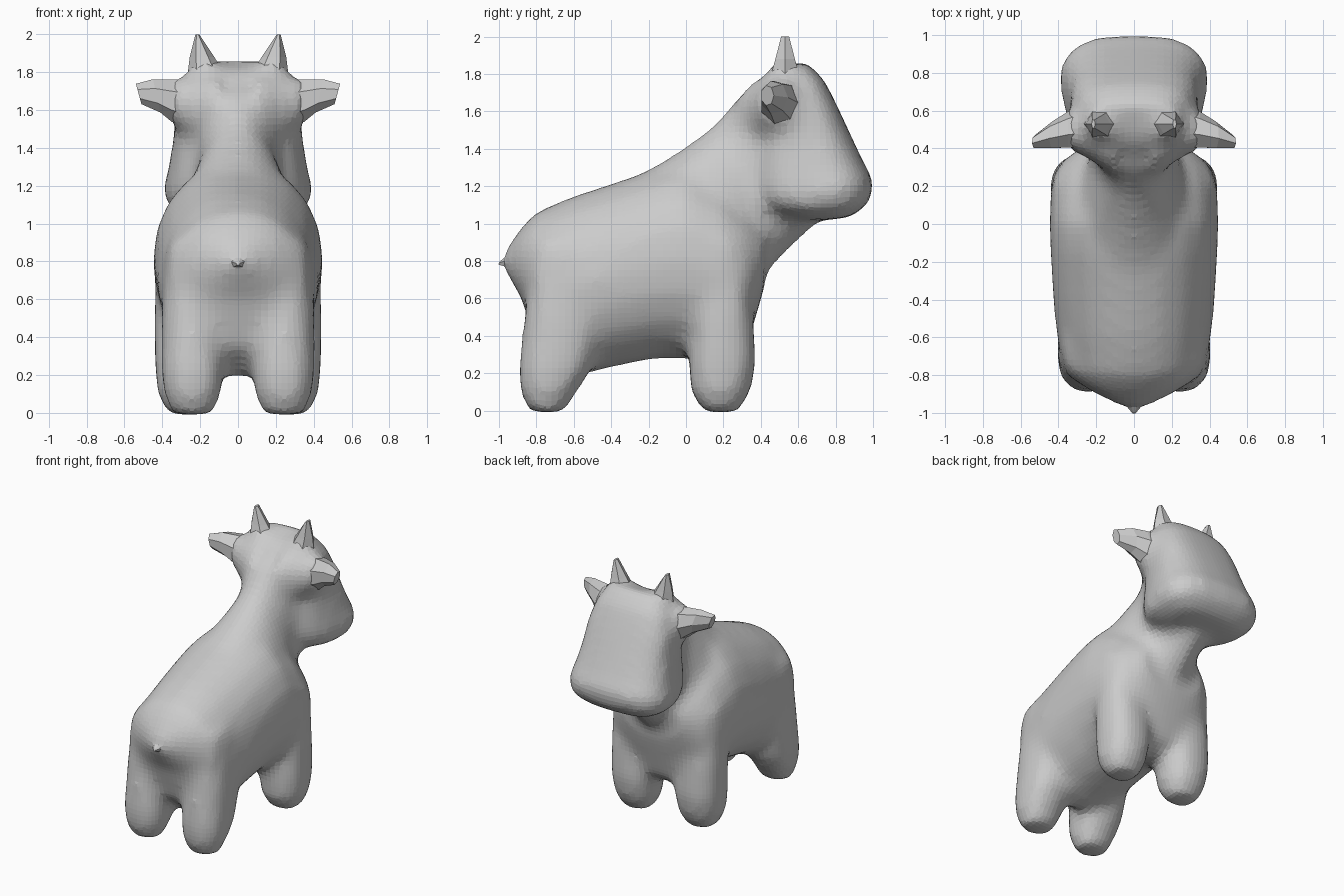
import bpy, bmesh
from math import cos, sin, pi
from mathutils import Vector

if "Cube" in bpy.data.objects:
    bpy.data.objects.remove(bpy.data.objects["Cube"])


def loft(name, rings, sides=20, power=2.0, taper=0.0):
    """Closed skin over superellipse rings (centre, u, v); taper widens the +v side."""
    bm = bmesh.new()
    loops = []
    for c, u, v in rings:
        loop = []
        for i in range(sides):
            a = 2 * pi * i / sides
            ca, sa = cos(a), sin(a)
            p = abs(ca) ** (2 / power) * (1 if ca > 0 else -1)
            q = abs(sa) ** (2 / power) * (1 if sa > 0 else -1)
            loop.append(bm.verts.new(Vector(c) + Vector(u) * p * (1 + taper * q) + Vector(v) * q))
        loops.append(loop)
    for a, b in zip(loops, loops[1:]):
        for i in range(sides):
            j = (i + 1) % sides
            bm.faces.new((a[i], a[j], b[j], b[i]))
    bm.faces.new(loops[0])
    bm.faces.new(loops[-1])
    bmesh.ops.recalc_face_normals(bm, faces=bm.faces)
    me = bpy.data.meshes.new(name)
    bm.to_mesh(me)
    bm.free()
    ob = bpy.data.objects.new(name, me)
    bpy.context.collection.objects.link(ob)
    return ob


def ring(ay, az, by, bz, w, x=0.0):
    """Ring spanning two side-view points, with half width w about x."""
    return ((x, (ay + by) / 2, (az + bz) / 2), (w, 0, 0), (0, (ay - by) / 2, (az - bz) / 2))


# torso, tail end to chest
parts = [loft("body", [ring(y, t, y, b, w) for y, t, b, w in (
    (-.98, .83, .76, .04), (-.94, .90, .70, .12), (-.88, .98, .60, .24), (-.80, 1.065, .34, .36),
    (-.6, 1.15, .18, .41), (-.4, 1.215, .23, .43), (-.15, 1.30, .28, .445), (0, 1.33, .28, .45),
    (.2, 1.23, .24, .445), (.32, 1.12, .32, .40), (.42, 1.0, .66, .27))], power=2.1)]

# neck
parts.append(loft("neck", [ring(*r) for r in (
    (-.28, 1.25, .30, .50, .38), (-.14, 1.325, .38, .62, .34), (0, 1.415, .43, .74, .28),
    (.15, 1.53, .56, .87, .22), (.27, 1.67, .68, .98, .23), (.40, 1.77, .72, 1.1, .26))]))

# head, crown to chin
parts.append(loft("head", [ring(*r) for r in (
    (.64, 1.87, .42, 1.80, .22), (.74, 1.77, .38, 1.66, .29), (.81, 1.63, .36, 1.5, .33),
    (.88, 1.48, .34, 1.34, .34), (.95, 1.33, .33, 1.20, .365), (1.01, 1.22, .35, 1.12, .39),
    (.98, 1.11, .44, 1.06, .37), (.88, 1.03, .58, 1.01, .25))], power=2.7, taper=.13))

# legs: z, front y, back y, half width
FRONT = ((.9, .32, .06, .17), (.5, .365, .02, .185), (.25, .38, .01, .18),
         (.1, .35, .02, .165), (-.01, .28, .09, .11))
REAR = ((.9, -.5, -.82, .14), (.5, -.42, -.87, .17), (.22, -.50, -.90, .17),
        (.1, -.58, -.89, .155), (-.01, -.65, -.84, .11))
for s in (-1, 1):
    for nm, prof, x in (("front_leg", FRONT, .265), ("rear_leg", REAR, .24)):
        parts.append(loft(nm, [ring(f, z, b, z, w, s * x) for z, f, b, w in prof], 12, 2.3))
    # flared ear roots and horn roots that melt into the head
    parts.append(loft("ear_root", [((s * .10, .46, 1.56), (0, .22, 0), (0, 0, .24)),
                                   ((s * .24, .50, 1.61), (0, .16, 0), (0, 0, .18)),
                                   ((s * .36, .495, 1.65), (0, .10, 0), (0, 0, .115))], 12))
    parts.append(loft("horn_root", [((s * .15, .53, 1.70), (.13, 0, 0), (0, .13, 0)),
                                    ((s * .175, .53, 1.86), (.075, 0, 0), (0, .075, 0))], 12))

# fuse the parts and soften the seams
for o in parts:
    o.select_set(True)
bpy.context.view_layer.objects.active = parts[0]
bpy.ops.object.join()
body = parts[0]
rm = body.modifiers.new("fuse", 'REMESH')
rm.mode = 'VOXEL'
rm.voxel_size = 0.035
sm = body.modifiers.new("soften", 'SMOOTH')
sm.factor = 0.5
sm.iterations = 14

# tail tip
loft("tail", [((0, -.88, .83), (.11, 0, 0), (0, .03, .09)),
              ((0, -1.0, .79), (.01, 0, 0), (0, .005, .01))], 6)

for s, side in ((-1, "left"), (1, "right")):
    # ears
    loft(side + "_ear", [((s * .26, .51, 1.63), (0, .12, 0), (0, 0, .13)),
                         ((s * .35, .495, 1.65), (0, .10, 0), (0, 0, .115)),
                         ((s * .43, .47, 1.675), (0, .075, 0), (s * .02, 0, .09)),
                         ((s * .525, .435, 1.685), (0, .035, 0), (s * .015, 0, .055))], 7)
    # horns
    loft(side + "_horn", [((s * .16, .53, 1.76), (.11, 0, 0), (0, .10, 0)),
                          ((s * .19, .53, 1.88), (.065, 0, 0), (0, .06, 0)),
                          ((s * .215, .53, 2.0), (.01, 0, 0), (0, .025, 0))], 6)
